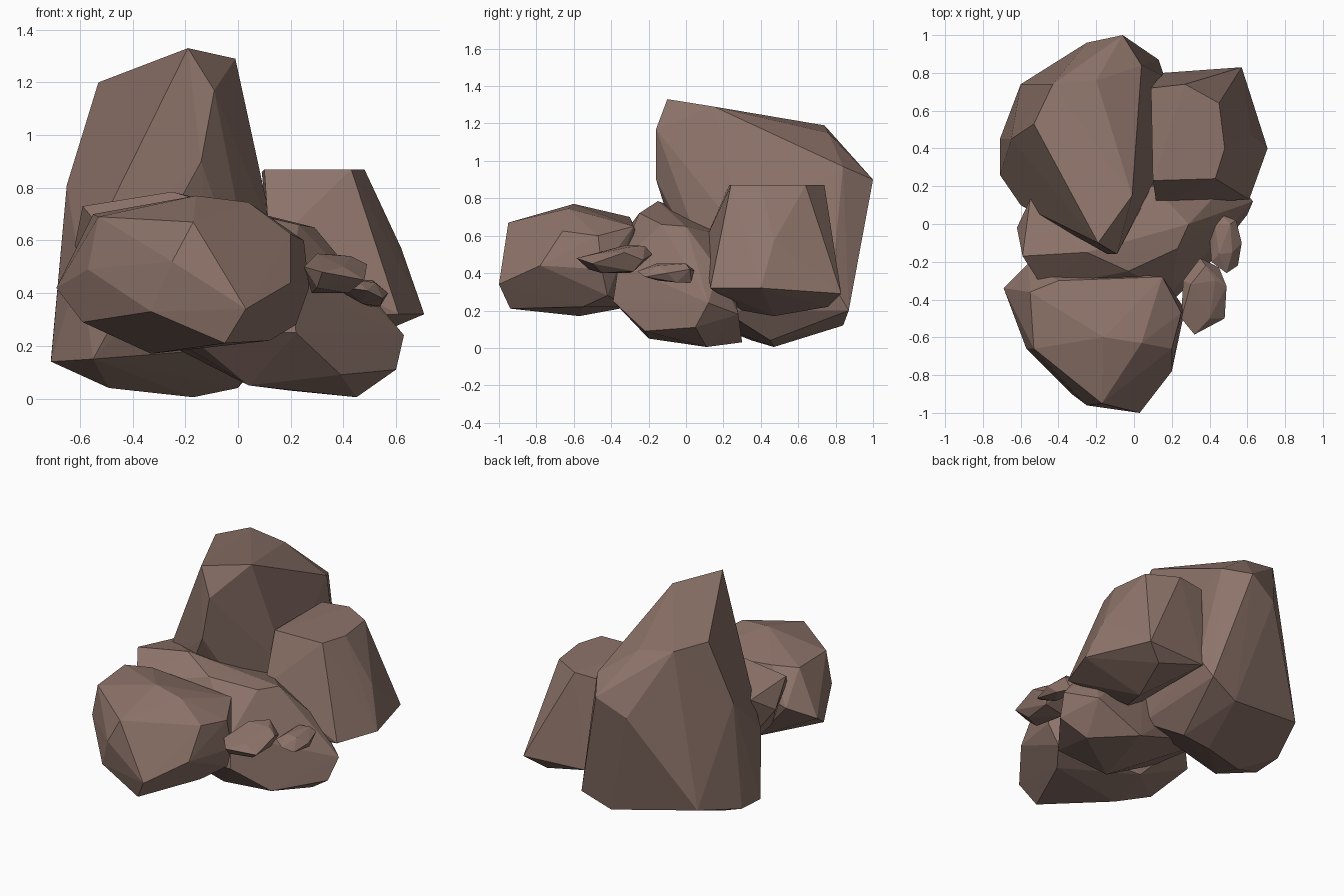
import bpy, bmesh

stone = bpy.data.materials.new("brown stone")
stone.diffuse_color = (0.27, 0.175, 0.145, 1)


def rock(name, corners):
    """Faceted boulder: convex hull wrapped over its corner points."""
    bm = bmesh.new()
    for c in corners:
        bm.verts.new(c)
    res = bmesh.ops.convex_hull(bm, input=bm.verts)
    loose = [v for v in bm.verts if not v.link_faces]
    bmesh.ops.delete(bm, geom=loose, context='VERTS')
    bmesh.ops.recalc_face_normals(bm, faces=bm.faces)
    mesh = bpy.data.meshes.new(name)
    bm.to_mesh(mesh)
    bm.free()
    mesh.materials.append(stone)
    obj = bpy.data.objects.new(name, mesh)
    bpy.context.collection.objects.link(obj)
    return obj


# Tall leaning boulder at the back left
rock("tall_boulder", [
    (-.19, -.10, 1.33), (-.09, -.16, 1.17), (-.14, -.16, .90), (-.01, .15, 1.29),
    (-.53, .53, 1.20), (-.43, .74, 1.19), (-.20, .76, 1.15), (.04, .84, .97),
    (-.06, 1.0, .90), (-.25, .96, .80), (-.65, .45, .81), (-.71, .45, .15),
    (-.71, .26, .14), (-.60, .10, .50), (-.55, .08, .15), (-.60, .74, .22),
    (-.49, .35, .04), (-.17, .47, .005), (.0, .45, .04), (-.06, .84, .12),
    (.13, .87, .20), (.16, .78, .35), (.14, .30, .60), (-.12, -.03, .60), (.1, .2, .2)])

# Flat-topped boulder at the back right
rock("flat_top_boulder", [
    (.09, .72, .86), (.10, .23, .87), (.27, .74, .87), (.45, .64, .87),
    (.48, .40, .87), (.43, .24, .87), (.62, .47, .57), (.57, .83, .29),
    (.707, .40, .32), (.61, .13, .32), (.15, .80, .30), (.12, .10, .57),
    (.15, .15, .30), (.45, .76, .22), (.35, .47, .17), (.30, .30, .20)])

# Broad low slab joining the others
rock("middle_slab", [
    (-.59, -.17, .73), (-.62, -.02, .58), (-.55, .13, .68), (-.25, -.15, .785),
    (-.03, -.25, .72), (.23, -.13, .66), (.29, .00, .65), (.10, .20, .60),
    (.45, .17, .42), (-.48, -.34, .60), (-.40, -.30, .32), (-.20, -.38, .25),
    (.22, -.39, .25), (.20, -.36, .45), (.39, -.22, .09), (.04, -.20, .05),
    (.45, .11, .005), (.60, .05, .11), (.63, .12, .24), (.20, .30, .03),
    (.50, .28, .18), (-.45, .15, .30)])

# Rounded boulder at the front
rock("front_boulder", [
    (-.69, -.34, .42), (-.56, -.21, .50), (-.53, -.66, .69), (-.17, -.95, .67),
    (.20, -.66, .625), (.04, -.63, .745), (-.16, -.60, .77), (-.55, -.36, .70),
    (-.40, -.30, .70), (.15, -.28, .65), (.25, -.47, .60), (.27, -.45, .42),
    (.20, -.78, .44), (.03, -1.0, .34), (-.25, -.96, .52), (-.57, -.66, .49),
    (-.59, -.55, .29), (-.33, -.90, .33), (-.05, -.94, .21), (-.33, -.57, .17),
    (.12, -.55, .22), (.22, -.42, .28), (-.30, -.30, .22)])

# Two small stones on the right
rock("small_stone", [
    (.25, -.50, .50), (.32, -.585, .48), (.48, -.50, .45), (.49, -.33, .51),
    (.45, -.23, .47), (.35, -.18, .50), (.26, -.30, .50), (.30, -.32, .55),
    (.38, -.22, .545), (.43, -.30, .54), (.40, -.50, .50), (.30, -.52, .42),
    (.42, -.45, .40), (.43, -.28, .41), (.28, -.30, .40)])
rock("pebble", [
    (.40, -.08, .40), (.41, -.20, .42), (.49, -.26, .41), (.55, -.22, .38),
    (.57, -.10, .40), (.54, .02, .42), (.46, .05, .41), (.43, .00, .44),
    (.45, -.16, .45), (.52, -.15, .44), (.51, .00, .45), (.47, -.15, .36),
    (.54, -.05, .35), (.50, .03, .35)])
